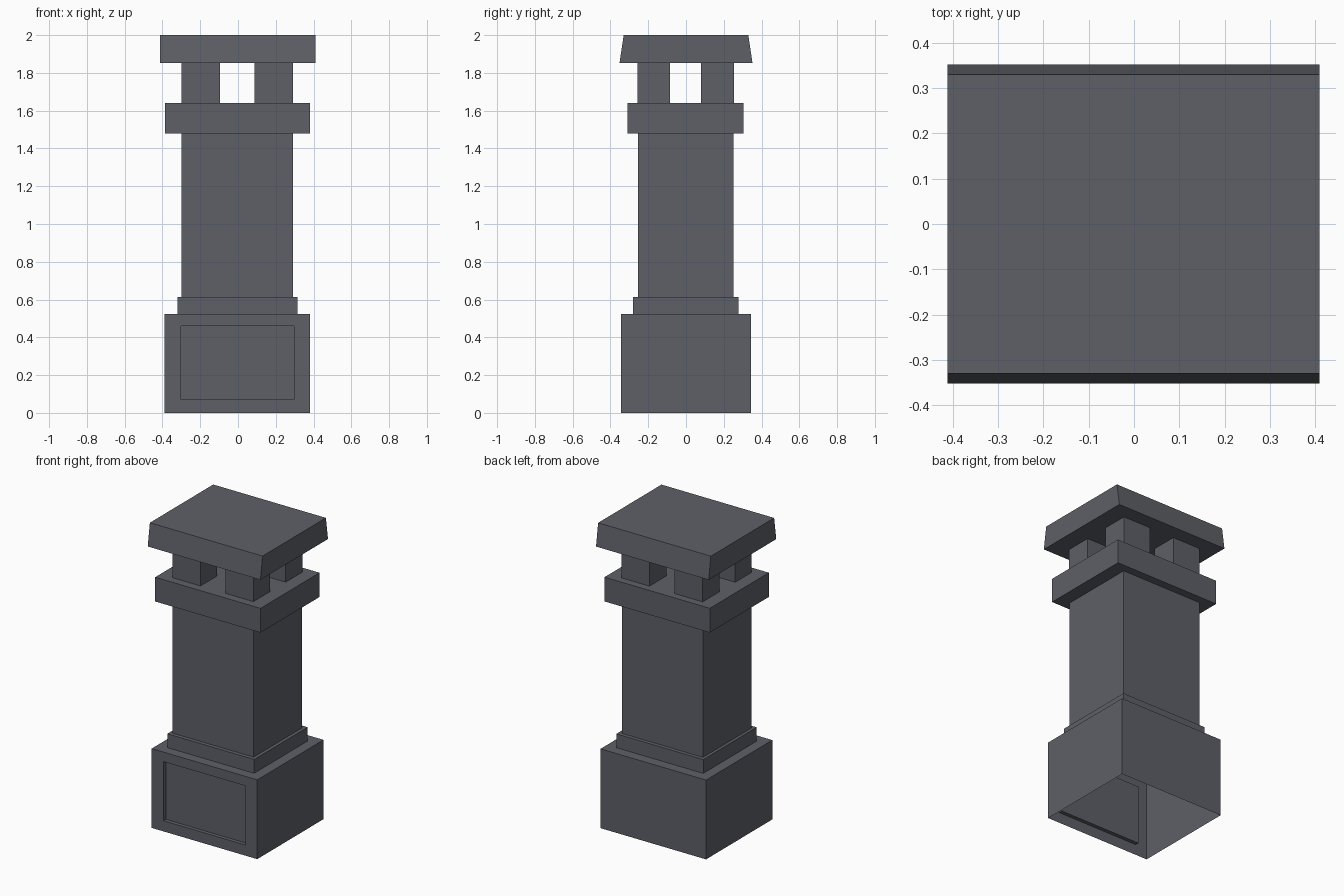
import bpy
import bmesh

if "Cube" in bpy.data.objects:
    bpy.data.objects.remove(bpy.data.objects["Cube"])

stone = bpy.data.materials.new("slate grey stone")
stone.diffuse_color = (0.112, 0.117, 0.136, 1.0)
stone.use_nodes = True
stone.node_tree.nodes["Principled BSDF"].inputs["Base Color"].default_value = stone.diffuse_color


def finish(bm, name):
    mesh = bpy.data.meshes.new(name)
    bm.to_mesh(mesh)
    bm.free()
    mesh.materials.append(stone)
    obj = bpy.data.objects.new(name, mesh)
    bpy.context.collection.objects.link(obj)
    return obj


def tier(rings, bottom=False, top=False):
    """Stack of rectangles (x0, x1, y0, y1, z) joined by side walls."""
    bm = bmesh.new()
    loops = [[bm.verts.new(p) for p in
              ((x0, y0, z), (x1, y0, z), (x1, y1, z), (x0, y1, z))]
             for x0, x1, y0, y1, z in rings]
    walls = []
    for lo, hi in zip(loops, loops[1:]):
        for i in range(4):
            j = (i + 1) % 4
            walls.append(bm.faces.new((lo[i], lo[j], hi[j], hi[i])))
    if bottom:
        bm.faces.new(loops[0][::-1])
    if top:
        bm.faces.new(loops[-1])
    return bm, walls


# Footprints of each level
BASE = (-0.388, 0.382, -0.345, 0.345)
STEP = (-0.32, 0.314, -0.28, 0.277)
SHAFT = (-0.30, 0.292, -0.254, 0.252)
COLLAR = (-0.387, 0.381, -0.31, 0.305)

# Hollow base, open underneath, with a recessed front panel
bm, walls = tier([(*BASE, 0), (*BASE, 0.523), (*STEP, 0.523)])
front = walls[0]
bmesh.ops.inset_individual(bm, faces=[front], thickness=0.05)
for v in front.verts:
    v.co.x = -0.302 if v.co.x < 0 else 0.296
    v.co.z = 0.07 if v.co.z < 0.26 else 0.46
panel = bmesh.ops.extrude_discrete_faces(bm, faces=[front])["faces"][0]
bmesh.ops.translate(bm, verts=panel.verts[:], vec=(0, 0.025, 0))
finish(bm, "base")

# Stepped foot and shaft
bm, _ = tier([(*STEP, 0.523), (*STEP, 0.614), (*SHAFT, 0.614), (*SHAFT, 1.48)])
finish(bm, "shaft")

# Collar: underside rim, sides and top
bm, _ = tier([(*SHAFT, 1.48), (*COLLAR, 1.48), (*COLLAR, 1.64)], top=True)
finish(bm, "collar")

# Four posts holding up the cap
for xn, x0, x1 in (("left", -0.30, -0.094), ("right", 0.088, 0.292)):
    for yn, y0, y1 in (("front", -0.256, -0.084), ("back", 0.08, 0.255)):
        bm, _ = tier([(x0, x1, y0, y1, 1.64), (x0, x1, y0, y1, 1.852)])
        finish(bm, f"post_{yn}_{xn}")

# Cap tapering toward the top at front and back
bm, _ = tier([(-0.412, 0.41, -0.352, 0.352, 1.852),
              (-0.412, 0.41, -0.33, 0.33, 2.0)], bottom=True, top=True)
finish(bm, "cap")
